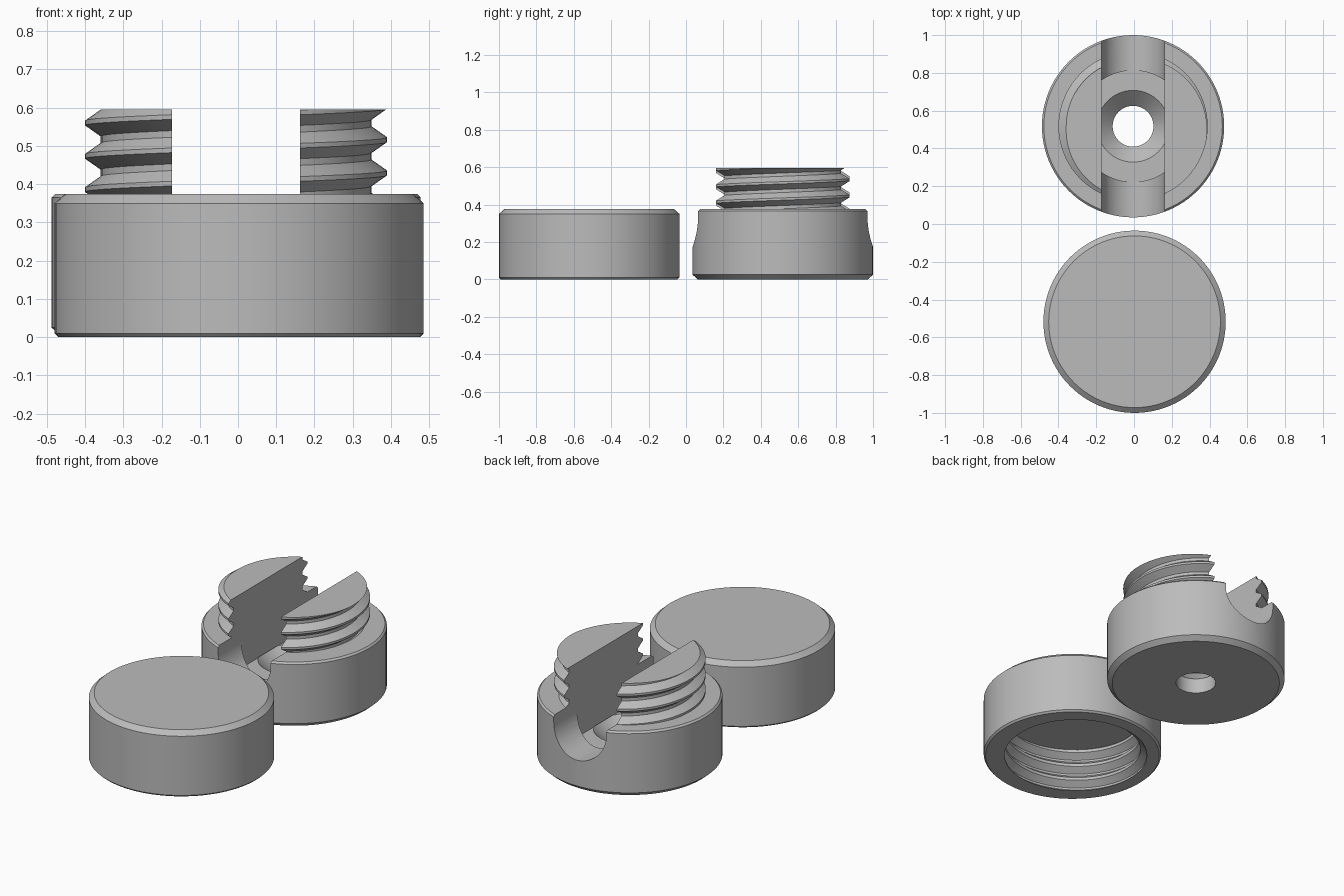
import bpy
import bmesh
from math import pi, cos, sin, acos

cube = bpy.data.objects.get("Cube")
if cube:
    bpy.data.objects.remove(cube, do_unlink=True)

grey = bpy.data.materials.new("plain grey")
grey.use_nodes = True
colour = (0.5, 0.5, 0.5, 1)
grey.diffuse_color = colour
grey.node_tree.nodes["Principled BSDF"].inputs["Base Color"].default_value = colour

CAP = (0.003, -0.5175, 0)
BASE = (-0.005, 0.5175, 0)
RADIUS, HEIGHT = 0.4825, 0.375
SLOT, FLOOR, POCKET = 0.167, 0.168, 0.295
PITCH = 0.087


def finish(bm, name, place):
    bmesh.ops.recalc_face_normals(bm, faces=bm.faces)
    mesh = bpy.data.meshes.new(name)
    bm.to_mesh(mesh)
    bm.free()
    mesh.materials.append(grey)
    obj = bpy.data.objects.new(name, mesh)
    obj.location = place
    bpy.context.collection.objects.link(obj)
    return obj


def lathe(name, profile, place):
    """Revolve (radius, height) points around z."""
    bm = bmesh.new()
    verts = [bm.verts.new((r, 0, z)) for r, z in profile]
    edges = [bm.edges.new(pair) for pair in zip(verts, verts[1:])]
    bmesh.ops.spin(bm, geom=verts + edges, cent=(0, 0, 0), axis=(0, 0, 1),
                   angle=2 * pi, steps=96)
    bmesh.ops.remove_doubles(bm, verts=bm.verts, dist=1e-5)
    return finish(bm, name, place)


def prism(name, outline, sweep, place):
    """Extrude a closed outline along a vector."""
    bm = bmesh.new()
    face = bm.faces.new([bm.verts.new(p) for p in outline])
    grown = bmesh.ops.extrude_face_region(bm, geom=[face], use_keep_orig=True)
    moved = [v for v in grown["geom"] if isinstance(v, bmesh.types.BMVert)]
    bmesh.ops.translate(bm, verts=moved, vec=sweep)
    return finish(bm, name, place)


def screw(name, root, crest, crest_z, low, high, place):
    """Right-handed threaded rod trimmed flat at both ends."""
    steps = 72
    tooth = [(-0.07, crest), (0.07, crest), (0.4, root), (0.6, root)]
    rows = [(k + f, r) for k in range(-4, 3) for f, r in tooth]
    bm = bmesh.new()
    columns = []
    for i in range(steps + 1):
        a = 2 * pi * i / steps
        columns.append([bm.verts.new((r * cos(a), r * sin(a),
                        crest_z + PITCH * (t + i / steps - 0.5))) for t, r in rows])
    for left, right in zip(columns, columns[1:]):
        for j in range(len(rows) - 1):
            bm.faces.new((left[j], right[j], right[j + 1], left[j + 1]))
    bmesh.ops.remove_doubles(bm, verts=bm.verts, dist=1e-5)
    for z, normal in ((high, 1), (low, -1)):
        bmesh.ops.bisect_plane(bm, geom=bm.verts[:] + bm.edges[:] + bm.faces[:],
                               plane_co=(0, 0, z), plane_no=(0, 0, normal),
                               clear_outer=True)
    rim = [e for e in bm.edges if e.is_boundary]
    bmesh.ops.holes_fill(bm, edges=rim, sides=0)
    return finish(bm, name, place)


def activate(obj):
    bpy.ops.object.select_all(action='DESELECT')
    obj.select_set(True)
    bpy.context.view_layer.objects.active = obj


def carve(obj, cutters):
    activate(obj)
    for cutter in cutters:
        cutter.hide_render = True
        mod = obj.modifiers.new("cut", 'BOOLEAN')
        mod.operation = 'DIFFERENCE'
        mod.solver = 'EXACT'
        mod.object = cutter
        bpy.ops.object.modifier_apply(modifier=mod.name)


# Cap: chamfered cup with an internal thread
cap = lathe("threaded_cap", [
    (0, 0), (RADIUS - 0.01, 0), (RADIUS, 0.01), (RADIUS, HEIGHT - 0.025),
    (RADIUS - 0.028, HEIGHT), (0, HEIGHT)], CAP)
tap = screw("cap_thread_cutter", 0.37, 0.405, 0.185, -0.05, 0.25, CAP)
carve(cap, [tap])

# Base: chamfered drum and the threaded post on top of it
base = lathe("base_body", [
    (0, 0), (RADIUS - 0.028, 0), (RADIUS, 0.025), (RADIUS, HEIGHT - 0.01),
    (RADIUS - 0.01, HEIGHT), (0, HEIGHT)], BASE)
post = screw("threaded_post", 0.354, 0.395, 0.56, HEIGHT - 0.001, 0.595, BASE)

# Round-bottomed slot running front to back
arc = [pi + pi * i / 32 for i in range(33)]
slot_outline = [(SLOT * cos(a), -0.6, 0.34 + SLOT * sin(a)) for a in arc]
slot_outline += [(SLOT, -0.6, 0.8), (-SLOT, -0.6, 0.8)]
slot = prism("slot_cutter", slot_outline, (0, 1.2, 0), BASE)

# Flat-floored pocket with straight sides and rounded ends
half = SLOT - 0.0005
start = acos(half / POCKET)
sweep = [start + (pi - 2 * start) * i / 24 for i in range(25)]
ends = sweep + [a + pi for a in sweep]
pocket = prism("pocket_cutter",
               [(POCKET * cos(a), POCKET * sin(a), FLOOR) for a in ends],
               (0, 0, 0.5), BASE)

# Countersunk hole through the bottom
hole = lathe("hole_cutter", [
    (0, -0.1), (0.108, -0.1), (0.108, 0.088), (0.192, 0.17), (0, 0.17)], BASE)

carve(base, [slot, pocket, hole])
carve(post, [slot])

for cutter in (tap, slot, pocket, hole):
    bpy.data.objects.remove(cutter, do_unlink=True)

for part in (cap, base, post):
    activate(part)
    bpy.ops.object.shade_smooth_by_angle(angle=pi / 9)
